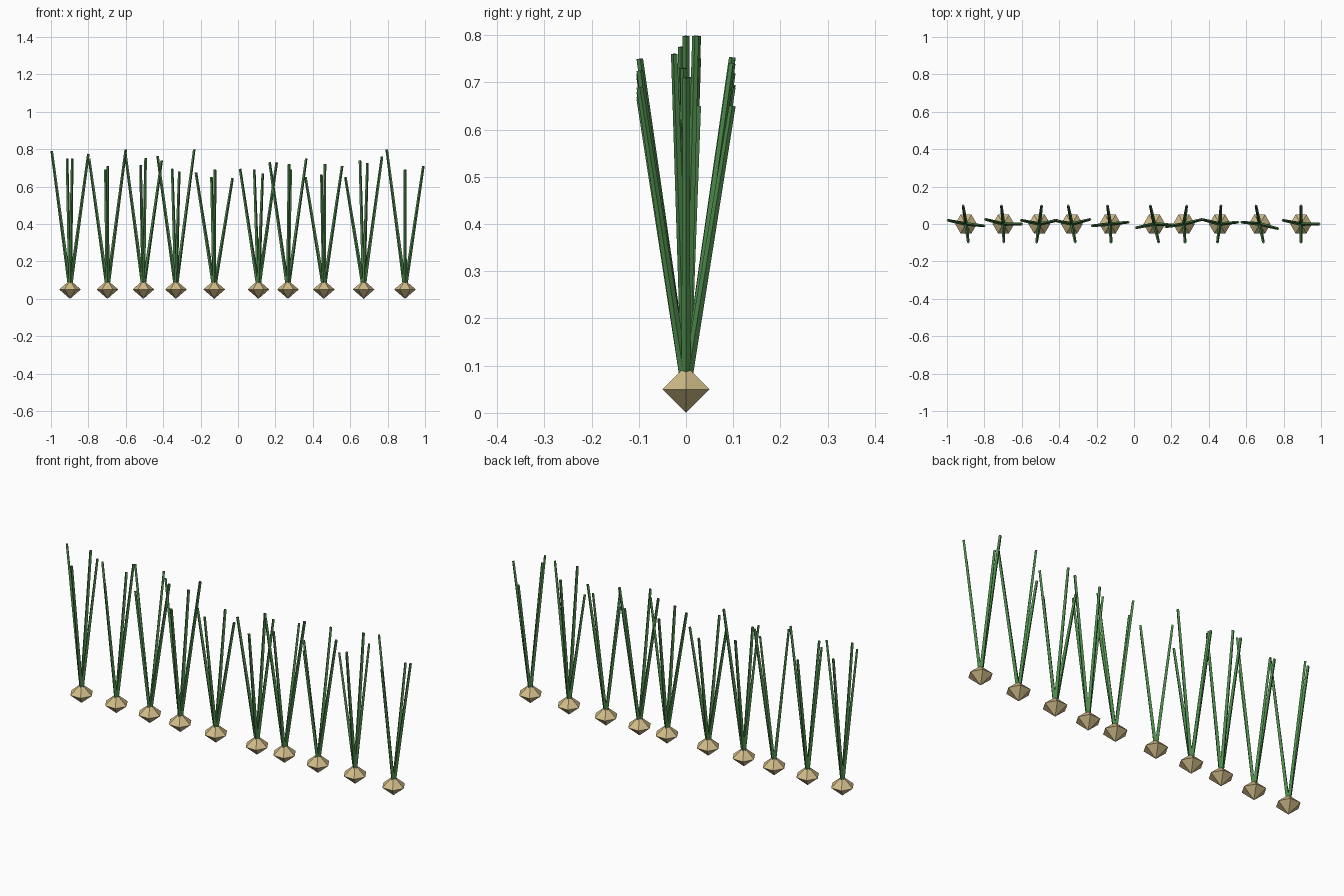
import bpy, bmesh, math
from mathutils import Vector

if "Cube" in bpy.data.objects:
    bpy.data.objects.remove(bpy.data.objects["Cube"])


def material(name, rgb):
    m = bpy.data.materials.new(name)
    m.diffuse_color = (*rgb, 1.0)
    m.use_nodes = True
    m.node_tree.nodes["Principled BSDF"].inputs["Base Color"].default_value = m.diffuse_color
    return m


BULB = material("tan bulb", (0.63, 0.50, 0.25))
LEAF = material("leaf green", (0.075, 0.25, 0.07))


def finish(bm, name, mat):
    bmesh.ops.recalc_face_normals(bm, faces=bm.faces)
    me = bpy.data.meshes.new(name)
    bm.to_mesh(me)
    bm.free()
    me.materials.append(mat)
    bpy.context.collection.objects.link(bpy.data.objects.new(name, me))


def bulb(x):
    # six-sided double pyramid, corners on the x axis
    bm = bmesh.new()
    top, low = bm.verts.new((x, 0, 0.1)), bm.verts.new((x, 0, 0))
    ring = [bm.verts.new((x + 0.058 * math.cos(i * math.pi / 3),
                          0.058 * math.sin(i * math.pi / 3), 0.05)) for i in range(6)]
    for i in range(6):
        a, b = ring[i], ring[(i + 1) % 6]
        bm.faces.new((a, b, top))
        bm.faces.new((b, a, low))
    finish(bm, "bulb", BULB)


def add_leaf(bm, start, end, r0=0.010, r1=0.007, sides=4):
    # tapered straight tube between two points
    d = (end - start).normalized()
    u = Vector((-d.y, d.x, 0)).normalized()
    w = d.cross(u)
    rings = []
    for p, r in ((start, r0), (end, r1)):
        rings.append([bm.verts.new(p + r * (math.cos(t) * u + math.sin(t) * w))
                      for t in (2 * math.pi * i / sides for i in range(sides))])
    for i in range(sides):
        j = (i + 1) % sides
        bm.faces.new((rings[0][i], rings[0][j], rings[1][j], rings[1][i]))
    bm.faces.new(rings[0])
    bm.faces.new(rings[1])


# per plant: x, tip heights, sideways drift of tips (left, right, back, front)
PLANTS = [
    (-0.898, (.79, .775, .75, .75), (.02, -.01, -.016, .012)),
    (-0.698, (.75, .798, .69, .71), (.025, 0, -.011, .002)),
    (-0.506, (.79, .74, .753, .715), (.02, .02, .012, -.015)),
    (-0.332, (.763, .798, .695, .68), (.02, .025, -.02, .018)),
    (-0.127, (.675, .645, .65, .69), (-.01, .01, -.015, .004)),
    (0.109, (.695, .73, .69, .67), (-.02, -.005, -.022, .023)),
    (0.267, (.73, .75, .69, .72), (-.015, .025, .015, .006)),
    (0.459, (.65, .71, .72, .665), (.025, .01, .006, -.013)),
    (0.672, (.65, .76, .74, .725), (.01, -.025, -.02, .02)),
    (0.893, (.798, .71, .65, .69), (.02, 0, 0, 0)),
]
R = 0.098
for x, tips, drift in PLANTS:
    bulb(x)
    bm = bmesh.new()
    offsets = ((-R, drift[0]), (R, drift[1]), (drift[2], R), (drift[3], -R))
    for (dx, dy), z in zip(offsets, tips):
        add_leaf(bm, Vector((x, 0, 0.05)), Vector((x + dx, dy, z)))
    finish(bm, "leaves", LEAF)
